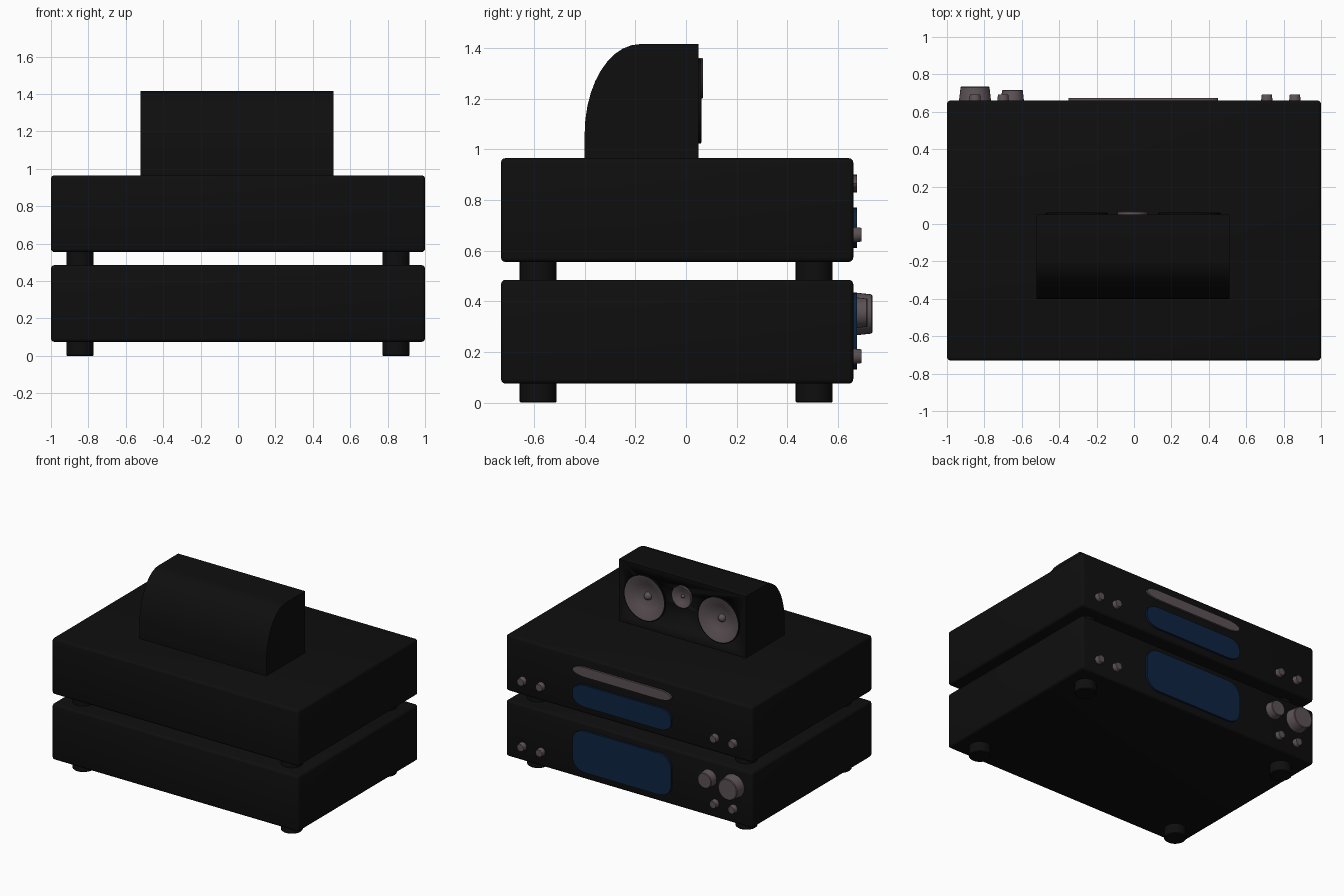
import bpy, bmesh, math

if "Cube" in bpy.data.objects:
    bpy.data.objects.remove(bpy.data.objects["Cube"])


def material(name, rgb):
    m = bpy.data.materials.new(name)
    m.diffuse_color = (*rgb, 1)
    m.use_nodes = True
    m.node_tree.nodes["Principled BSDF"].inputs["Base Color"].default_value = m.diffuse_color
    return m


BLACK = material("matte black", (0.0045, 0.0045, 0.0045))
BLUE = material("display blue", (0.004, 0.017, 0.052))
GREY = material("warm grey", (0.11, 0.085, 0.093))


def finish(name, bm, mat, smooth=True):
    bmesh.ops.recalc_face_normals(bm, faces=bm.faces)
    me = bpy.data.meshes.new(name)
    bm.to_mesh(me)
    bm.free()
    me.materials.append(mat)
    ob = bpy.data.objects.new(name, me)
    bpy.context.collection.objects.link(ob)
    if smooth:
        bpy.ops.object.select_all(action='DESELECT')
        ob.select_set(True)
        bpy.context.view_layer.objects.active = ob
        bpy.ops.object.shade_smooth_by_angle(angle=math.radians(35))
    return ob


def prism(name, pts, axis, a, b, mat):
    """Extrude a 2D outline along x (pts are y,z) or y (pts are x,z)."""
    bm = bmesh.new()
    place = (lambda p, t: (t, *p)) if axis == 'x' else (lambda p, t: (p[0], t, p[1]))
    lo = [bm.verts.new(place(p, a)) for p in pts]
    hi = [bm.verts.new(place(p, b)) for p in pts]
    bm.faces.new(lo)
    bm.faces.new(hi)
    n = len(pts)
    for i in range(n):
        j = (i + 1) % n
        bm.faces.new((lo[i], lo[j], hi[j], hi[i]))
    return finish(name, bm, mat)


def lathe(name, profile, origin, mat, axis='y', n=32):
    """Spin (radius, height) points round an axis; radius 0 closes to a point."""
    bm = bmesh.new()
    ox, oy, oz = origin
    rings = []
    for r, h in profile:
        ring = []
        for k in range(1 if r == 0 else n):
            t = 2 * math.pi * k / n
            u, v = r * math.cos(t), r * math.sin(t)
            co = (ox + u, oy + h, oz + v) if axis == 'y' else (ox + u, oy + v, oz + h)
            ring.append(bm.verts.new(co))
        rings.append(ring)
    for p, q in zip(rings, rings[1:]):
        for k in range(n):
            f = [p[k % len(p)], p[(k + 1) % len(p)], q[(k + 1) % len(q)], q[k % len(q)]]
            bm.faces.new(list(dict.fromkeys(f)))
    return finish(name, bm, mat)


def rounded(x0, x1, z0, z1, rx, rz, steps=6):
    pts = []
    for cx, cz, start in ((x1 - rx, z1 - rz, 0), (x0 + rx, z1 - rz, 90),
                          (x0 + rx, z0 + rz, 180), (x1 - rx, z0 + rz, 270)):
        for i in range(steps + 1):
            t = math.radians(start + 90 * i / steps)
            p = (round(cx + rx * math.cos(t), 5), round(cz + rz * math.sin(t), 5))
            if p not in pts:
                pts.append(p)
    return pts


def knob(name, x, z, r, y1, n=24):
    d = y1 - 0.655
    lathe(name, [(0, 0), (r, 0), (r * 0.9, d - 0.004), (r * 0.84, d), (0, d)],
          (x, 0.655, z), GREY, n=n)


# Two stacked cases, each on four round feet
for level, z in (("lower", 0.0), ("upper", 0.48)):
    bm = bmesh.new()
    bmesh.ops.create_cube(bm, size=1)
    for v in bm.verts:
        v.co = (v.co.x * 2, v.co.y * 1.39 - 0.035, v.co.z * 0.41 + z + 0.28)
    bmesh.ops.bevel(bm, geom=bm.edges[:], offset=0.018, segments=3,
                    profile=0.5, affect='EDGES')
    finish(level + "_case", bm, BLACK)
    for x in (-0.845, 0.845):
        for y in (-0.583, 0.506):
            lathe(level + "_foot", [(0, 0), (0.068, 0), (0.073, 0.005), (0.073, 0.08), (0, 0.08)],
                  (x, y, z), BLACK, axis='z')
    # small buttons
    for x in (-0.85, -0.70, 0.71, 0.86):
        knob(level + "_button", x, z + 0.183, 0.031, 0.692)

# Displays and disc slot
prism("lower_display", rounded(-0.35, 0.45, 0.13, 0.435, 0.10, 0.09), 'y', 0.655, 0.674, BLUE)
prism("upper_display", rounded(-0.35, 0.45, 0.61, 0.77, 0.10, 0.065), 'y', 0.655, 0.674, BLUE)
prism("disc_slot", rounded(-0.35, 0.45, 0.83, 0.90, 0.10, 0.035), 'y', 0.655, 0.674, GREY)

# Large dials
knob("volume_dial", -0.85, 0.35, 0.086, 0.735, 32)
knob("tuning_dial", -0.65, 0.355, 0.062, 0.717, 32)

# Speaker cabinet with curved back
profile = [(0.05, 0.965), (0.05, 1.415), (-0.18, 1.415)]
for i in range(1, 11):
    t = math.radians(90 + 9 * i)
    profile.append((-0.18 + 0.22 * math.cos(t), 1.06 + 0.355 * math.sin(t)))
profile.append((-0.40, 0.965))
cabinet = prism("speaker_cabinet", profile, 'x', -0.52, 0.51, BLACK)

# Drivers: recessed cones with domes, set in holes cut in the cabinet
for name, x, z, r, lip in (("left_woofer", -0.305, 1.19, 0.167, 0.061),
                           ("right_woofer", 0.295, 1.19, 0.167, 0.061),
                           ("tweeter", -0.008, 1.28, 0.08, 0.067)):
    cutter = lathe(name + "_cutter", [(0, -0.06), (r * 0.95, -0.06), (r * 0.95, 0.05), (0, 0.05)],
                   (x, 0.05, z), BLACK, n=40)
    cutter.hide_render = True
    cutter.hide_set(True)
    cutter.display_type = 'WIRE'
    mod = cabinet.modifiers.new(name + "_hole", 'BOOLEAN')
    mod.operation = 'DIFFERENCE'
    mod.solver = 'EXACT'
    mod.object = cutter
    f = lip - 0.05
    rim = GREY if name == "tweeter" else BLACK
    lathe(name + "_rim", [(r, -0.005), (r, f - 0.002), (r * 0.97, f), (r * 0.93, f)],
          (x, 0.05, z), rim, n=40)
    depth = r * 0.27
    dome = [(r * 0.17 * math.cos(a), f - depth + r * 0.17 * math.sin(a))
            for a in (0, 0.4, 0.8, 1.2)]
    lathe(name + "_cone", [(r * 0.96, f + 0.001), (r * 0.9, f), (r * 0.55, f - depth * 0.65),
                           (r * 0.2, f - depth)] + dome + [(0, f - depth + r * 0.17)],
          (x, 0.05, z), GREY, n=40)
